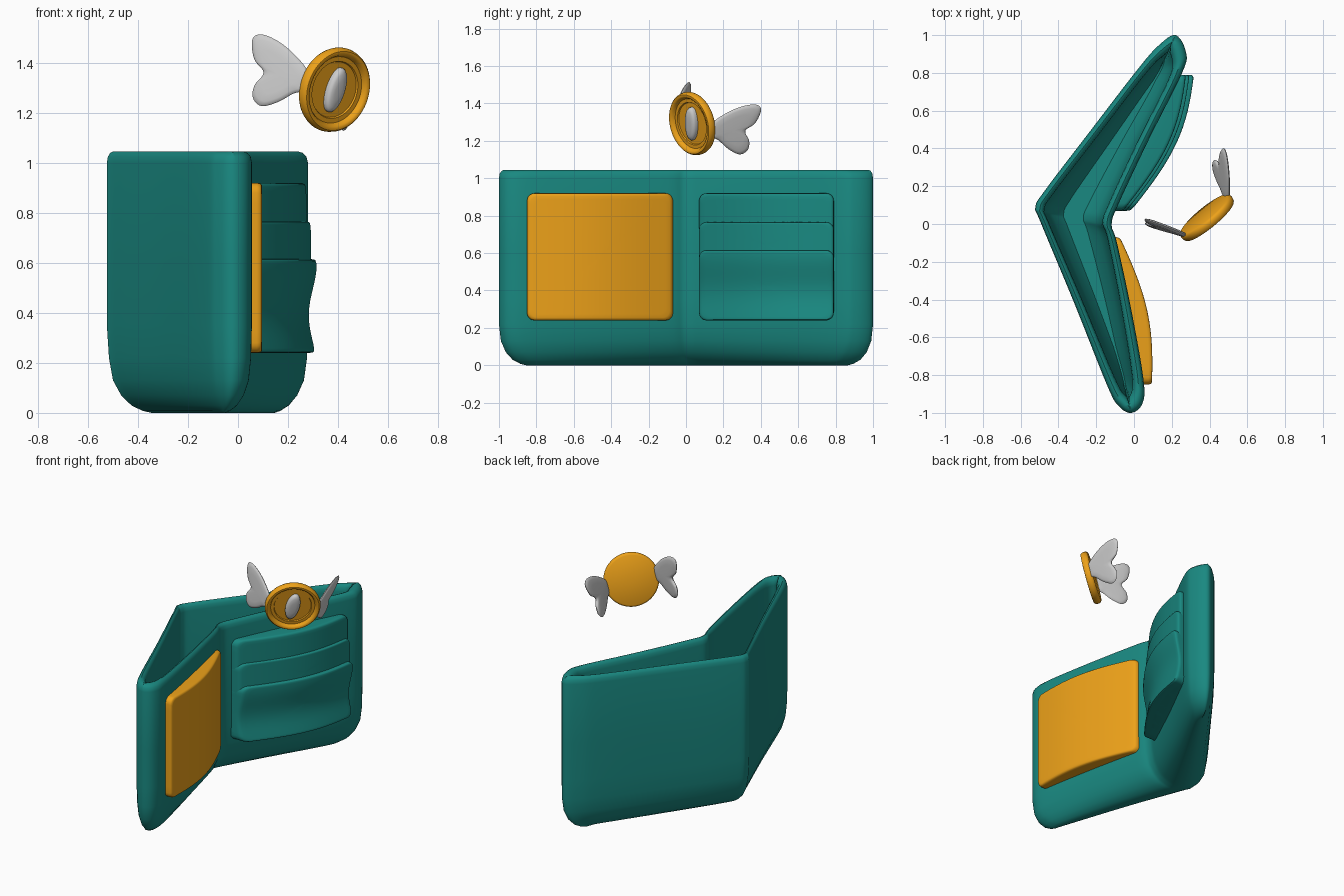
import bpy, bmesh
from math import sin, cos, pi, radians
from mathutils import Vector, Matrix

if "Cube" in bpy.data.objects:
    bpy.data.objects.remove(bpy.data.objects["Cube"])


def material(name, rgb):
    m = bpy.data.materials.new(name)
    m.diffuse_color = (*rgb, 1)
    m.use_nodes = True
    m.node_tree.nodes["Principled BSDF"].inputs["Base Color"].default_value = m.diffuse_color
    return m


TEAL = material("teal", (0.01, 0.25, 0.22))
GOLD = material("gold", (0.85, 0.36, 0.01))


def smooth_loop(pts, n=6):
    """Closed Catmull-Rom loop through 2D points."""
    out, m = [], len(pts)
    for i in range(m):
        a, b, c, d = (Vector(pts[(i + k) % m]) for k in (-1, 0, 1, 2))
        for j in range(n):
            t = j / n
            out.append(0.5 * (2 * b + (c - a) * t + (2 * a - 5 * b + 4 * c - d) * t * t
                              + (3 * b - a - 3 * c + d) * t ** 3))
    return out


def loft(name, rings, mat=None, strip_caps=False, angle=40):
    """Skin a stack of equal closed rings and cap both ends."""
    bm = bmesh.new()
    vs = [[bm.verts.new(p) for p in r] for r in rings]
    n = len(vs[0])
    for a, b in zip(vs, vs[1:]):
        for j in range(n):
            k = (j + 1) % n
            bm.faces.new((a[j], a[k], b[k], b[j]))
    for r in (vs[0], vs[-1]):
        if strip_caps:
            for j in range(n // 2):
                q = [r[j], r[j + 1], r[(n - j - 1) % n], r[(n - j) % n]]
                bm.faces.new(list(dict.fromkeys(q)))
        else:
            bm.faces.new(r)
    bmesh.ops.recalc_face_normals(bm, faces=bm.faces)
    me = bpy.data.meshes.new(name)
    bm.to_mesh(me)
    bm.free()
    ob = bpy.data.objects.new(name, me)
    bpy.context.collection.objects.link(ob)
    if mat:
        me.materials.append(mat)
    bpy.ops.object.select_all(action='DESELECT')
    ob.select_set(True)
    bpy.context.view_layer.objects.active = ob
    bpy.ops.object.shade_smooth_by_angle(angle=radians(angle))
    return ob


def puff(name, outline, centre, profile, place, mat=None):
    """Scale an outline about its centre per (scale, height) and place each point."""
    c = Vector(centre)
    rings = []
    for s, h in profile:
        pts = [c + (p - c) * s for p in outline]
        rings.append([place(p.x, p.y, h) for p in pts])
    return loft(name, rings, mat)


# Wallet body: V-shaped plan, front and back points paired for tapering
front = [(0.045, -0.95), (0.05, -0.82), (-0.015, -0.45), (-0.09, -0.1), (-0.118, 0.0),
         (-0.08, 0.11), (0.08, 0.45), (0.255, 0.80), (0.275, 0.91)]
back = [(-0.08, -0.965), (-0.14, -0.86), (-0.32, -0.41), (-0.495, 0.01), (-0.522, 0.09),
        (-0.47, 0.18), (-0.226, 0.5), (0.02, 0.82), (0.13, 0.945)]
plan = smooth_loop([(-0.015, -1.0)] + front + [(0.22, 1.0)] + back[::-1])
N = len(plan)
fold = Vector((-0.32, 0.04))


def wallet_ring(z, k=1, s=1, d=0):
    out = []
    for j, p in enumerate(plan):
        mid = (p + plan[(N - j) % N]) / 2
        v = p - mid
        if v.length > 1e-6:
            v = v * max(0.05, k - d / v.length)
        q = fold + (mid - fold) * (s - d) + v
        out.append((q.x, q.y, z))
    return out


body = [(0, .12, .86), (.008, .3, .89), (.03, .52, .93), (.07, .72, .965), (.13, .88, .99),
        (.22, .96), (.35,), (.6,), (1.0,), (1.025, 1, 1, .004), (1.04, 1, 1, .014),
        (1.045, 1, 1, .025), (1.04, 1, 1, .036), (1.025, 1, 1, .046), (1.0, 1, 1, .05),
        (.6, 1, 1, .05), (.35, .95, 1, .05), (.2, .8, .98, .05), (.13, .5, .95, .05)]
loft("wallet_body", [wallet_ring(*r) for r in body], TEAL, strip_caps=True)


# Bowed panels on the inside faces
def panel(name, y0, y1, z0, z1, base, bow, height, mat):
    r, outline = 0.04, []
    corners = [(y1 - r, z1 - r, 0), (y0 + r, z1 - r, 1), (y0 + r, z0 + r, 2), (y1 - r, z0 + r, 3)]
    raw = [Vector((cy + r * cos((q + t / 5) * pi / 2), cz + r * sin((q + t / 5) * pi / 2)))
           for cy, cz, q in corners for t in range(6)]
    for i, p in enumerate(raw):
        nxt = raw[(i + 1) % len(raw)]
        steps = 14 if (nxt - p).length > 0.05 else 1
        outline += [p.lerp(nxt, t / steps) for t in range(steps)]

    def place(y, z, f):
        u = min(1, max(0, (y - y0) / (y1 - y0)))
        if f < 0:
            return (base(y) - 0.03, y, z)
        return (base(y) + bow * sin(pi * u) + height(u, z) - 0.02 * (1 - f), y, z)
    profile = [(1, -1), (1, 0), (.993, .6), (.98, .88), (.955, 1)]
    profile += [(s / 10, 1) for s in range(9, 0, -1)] + [(0.01, 1)]
    puff(name, outline, ((y0 + y1) / 2, (z0 + z1) / 2), profile, place, mat)


panel("gold_panel", -0.85, -0.07, 0.24, 0.92, lambda y: -0.118 - 0.192 * y, 0.06,
      lambda u, z: 0.05 - 0.02 * u, GOLD)
pockets = [("upper", .24, .92, lambda u, z: .025), ("middle", .52, .765, lambda u, z: .043),
           ("lower", .24, .615, lambda u, z: .051 + .016 * cos(2 * pi * (z - .60) / .42))]
for name, z0, z1, h in pockets:
    panel(name + "_card_pocket", 0.07, 0.79, z0, z1, lambda y: -0.115 + 0.4625 * y,
          0.075, h, TEAL)

# Flying coin frame: turned to front right, pitched down and rolled
tilt, roll = radians(12), radians(13)
n = Vector((0.636 * cos(tilt), -0.772 * cos(tilt), -sin(tilt))).normalized()
u0 = Vector((0.772, 0.636, 0)).normalized()
v0 = n.cross(u0)
u = u0 * cos(roll) - v0 * sin(roll)
v = u0 * sin(roll) + v0 * cos(roll)
C = Vector((0.385, 0.035, 1.293))


def coin_space(a, b, h):
    return C + u * a + v * b + n * h


def ellipse(rx, ry, count=64):
    return [Vector((rx * cos(2 * pi * i / count), ry * sin(2 * pi * i / count)))
            for i in range(count)]


coin_profile = [(.02, -.022), (.92, -.022), (.97, -.017), (.995, -.007), (1, .003), (.98, .018),
                (.94, .026), (.89, .027), (.84, .022), (.81, .012), (.79, .005), (.68, .005),
                (.66, -.002), (.02, -.002)]
puff("coin", ellipse(.172, .172), (0, 0), coin_profile, coin_space, GOLD)

# Plain raised emblem on the coin face
puff("coin_emblem", ellipse(.042, .092, 32), (0, 0),
     [(1, -.005), (1, .012), (.93, .021), (.75, .027), (.4, .03), (.02, .03)], coin_space)

# Swept-back two-lobed wings, mirrored across the coin
wing = smooth_loop([(-.02, .03), (.06, .085), (.15, .118), (.225, .122), (.252, .09), (.22, .02),
                    (.165, -.02), (.185, -.08), (.175, -.13), (.13, -.15), (.07, -.115),
                    (.02, -.065), (-.02, -.035)])
wing_profile = [(.02, -.012), (.6, -.012), (.85, -.01), (.96, -.006), (1, 0),
                (.96, .006), (.85, .01), (.6, .012), (.02, .012)]
for side, sg in (("left", -1), ("right", 1)):
    puff(side + "_wing", wing, (.1, -.01), wing_profile,
         lambda a, b, h: coin_space(sg * (.16 + .507 * a + .862 * h), b, -.02 - .862 * a + .507 * h))
